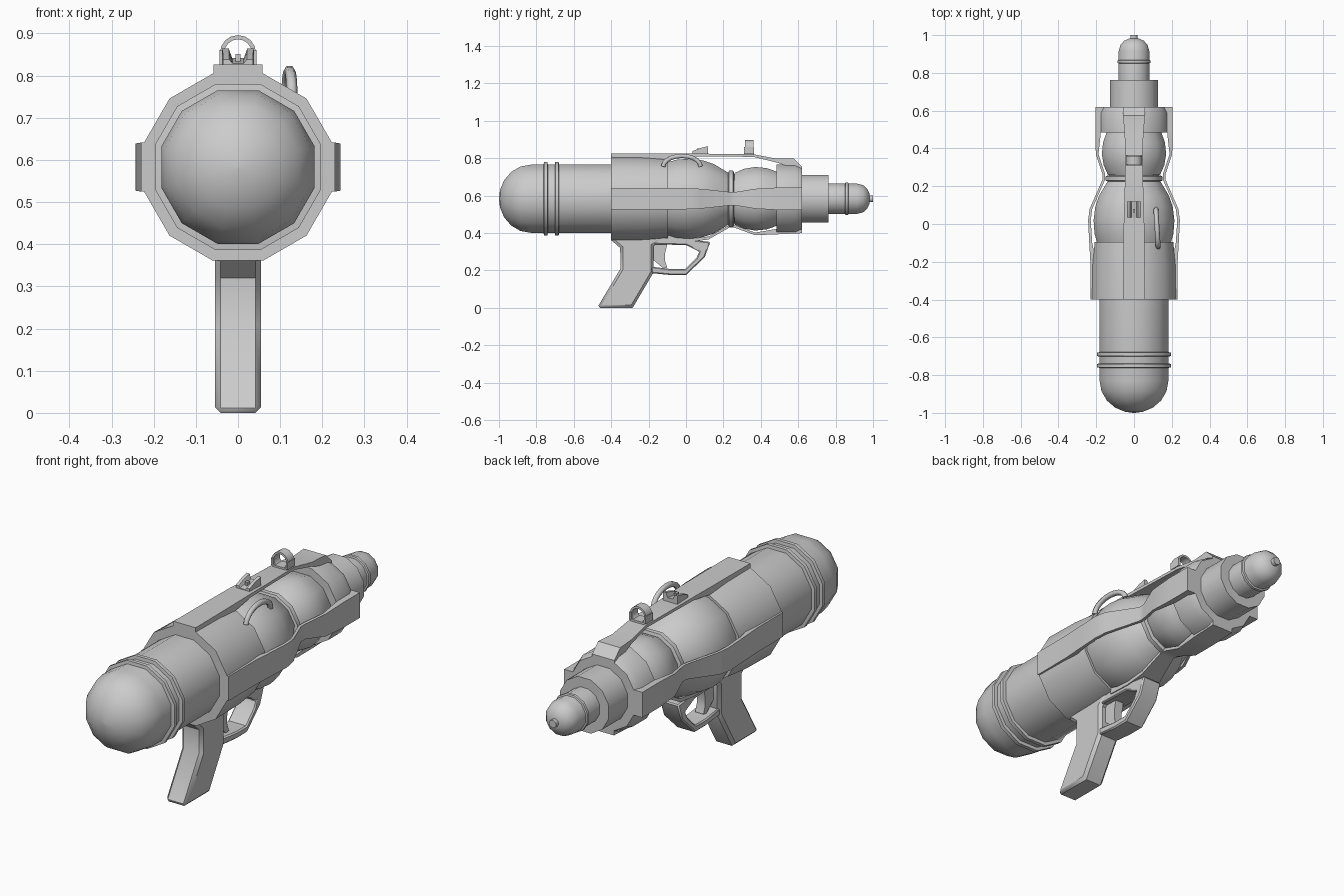
import bpy, bmesh, math
from mathutils import Matrix, Vector

if "Cube" in bpy.data.objects:
    bpy.data.objects.remove(bpy.data.objects["Cube"])

AXIS_Z = 0.583   # height of the barrel axis


def finish(name, bm, angle=40):
    bmesh.ops.recalc_face_normals(bm, faces=bm.faces)
    me = bpy.data.meshes.new(name)
    bm.to_mesh(me)
    bm.free()
    ob = bpy.data.objects.new(name, me)
    bpy.context.collection.objects.link(ob)
    bpy.ops.object.select_all(action='DESELECT')
    ob.select_set(True)
    bpy.context.view_layer.objects.active = ob
    bpy.ops.object.shade_smooth_by_angle(angle=math.radians(angle))
    return ob


def skin(bm, rings, closed_ends=True):
    """Join rings of vertices with quads."""
    n = len(rings[0])
    for a, b in zip(rings, rings[1:]):
        for i in range(n):
            j = (i + 1) % n
            bm.faces.new((a[i], a[j], b[j], b[i]))
    if closed_ends:
        bm.faces.new(rings[0])
        bm.faces.new(rings[-1])


def lathe(name, profile, sides=12):
    """Turn (y, flat radius) points about the barrel axis, flat side up."""
    bm = bmesh.new()
    rings = []
    for y, r in profile:
        r /= math.cos(math.pi / sides)
        ang = [2 * math.pi * (i + 0.5) / sides for i in range(sides)]
        rings.append([bm.verts.new((r * math.sin(a), y, AXIS_Z + r * math.cos(a))) for a in ang])
    skin(bm, rings)
    return finish(name, bm)


def rail(name, pts, angle):
    """Flat strip from (y, outer offset, half width, thickness), turned about the axis."""
    bm = bmesh.new()
    rot = Matrix.Rotation(math.radians(angle), 4, 'Y')
    rings = []
    for y, off, w, t in pts:
        sec = [(-w, off), (w, off), (w, off - t), (-w, off - t)]
        rings.append([bm.verts.new(rot @ Vector((x, y, z)) + Vector((0, 0, AXIS_Z))) for x, z in sec])
    skin(bm, rings)
    return finish(name, bm)


def prism(name, poly, half, bevel=0.0):
    """Side outline in (y, z), extruded across x."""
    bm = bmesh.new()
    skin(bm, [[bm.verts.new((x, y, z)) for y, z in poly] for x in (-half, half)])
    ob = finish(name, bm)
    if bevel:
        m = ob.modifiers.new("soft_edges", 'BEVEL')
        m.width, m.segments, m.limit_method = bevel, 1, 'ANGLE'
        m.angle_limit = math.radians(60)
    return ob


# rear tank with rounded end and two bands
R = 0.182
dome = [(-0.83 - 0.17 * math.sin(a), max(R * math.cos(a), 0.004))
        for a in [math.radians(d) for d in (90, 75, 57, 38, 19, 0)]]
lathe("tank", dome + [(-0.38, R)])
for i, y in enumerate((-0.75, -0.69)):
    lathe(f"tank_band_{i + 1}", [(y - 0.012, 0.178), (y - 0.009, 0.197), (y + 0.009, 0.197), (y + 0.012, 0.178)])

# housing, the two bulbs and the collar between them
lathe("housing", [(-0.4, 0.222), (-0.22, 0.219), (-0.095, 0.208)])
lathe("large_bulb", [(-0.1, 0.195), (-0.05, 0.209), (0.02, 0.214), (0.09, 0.205), (0.15, 0.185), (0.225, 0.14)])
lathe("neck", [(0.2, 0.132), (0.3, 0.132)])
lathe("collar", [(0.225, 0.138), (0.23, 0.15), (0.252, 0.15), (0.257, 0.138)])
lathe("small_bulb", [(0.26, 0.138), (0.31, 0.16), (0.37, 0.17), (0.43, 0.164), (0.5, 0.14)])

# front block, barrel and nozzle
lathe("front_block", [(0.485, 0.182), (0.585, 0.182), (0.62, 0.168)])
lathe("barrel", [(0.6, 0.127), (0.762, 0.127)])
lathe("nozzle", [(0.75, 0.081), (0.915, 0.081), (0.948, 0.072), (0.97, 0.052), (0.982, 0.025)])
lathe("nozzle_band", [(0.85, 0.08), (0.853, 0.088), (0.866, 0.088), (0.869, 0.08)])
lathe("nozzle_tip", [(0.975, 0.018), (1.0, 0.018)])

# rails: two sides, top and bottom
side = [(-0.4, 0.23, 0.058, 0.03), (-0.2, 0.231, 0.058, 0.03), (-0.1, 0.237, 0.057, 0.016),
        (0.02, 0.243, 0.056, 0.014), (0.08, 0.235, 0.053, 0.014), (0.235, 0.167, 0.036, 0.014),
        (0.265, 0.167, 0.036, 0.014), (0.37, 0.202, 0.053, 0.014), (0.49, 0.205, 0.06, 0.03),
        (0.62, 0.205, 0.06, 0.05)]
rail("right_rail", side, 90)
rail("left_rail", side, -90)
rail("top_rail", [(-0.4, 0.243, 0.058, 0.045), (-0.1, 0.243, 0.056, 0.035), (0.02, 0.243, 0.054, 0.016),
                  (0.15, 0.24, 0.05, 0.014), (0.36, 0.238, 0.045, 0.014), (0.48, 0.215, 0.05, 0.02),
                  (0.575, 0.215, 0.058, 0.05), (0.62, 0.172, 0.058, 0.03)], 0)
rail("bottom_rail", [(-0.1, 0.225, 0.055, 0.03), (0.02, 0.23, 0.055, 0.016), (0.12, 0.218, 0.053, 0.016),
                     (0.23, 0.155, 0.038, 0.014), (0.26, 0.155, 0.038, 0.014), (0.37, 0.195, 0.05, 0.014),
                     (0.49, 0.19, 0.056, 0.03), (0.62, 0.184, 0.056, 0.04)], 180)

# pistol grip, trigger guard and trigger
prism("grip", [(-0.475, 0), (-0.285, 0), (-0.173, 0.19), (-0.173, 0.33), (-0.1, 0.39), (-0.4, 0.39),
               (-0.4, 0.362), (-0.352, 0.32), (-0.35, 0.21)], 0.055, 0.014)
prism("trigger_guard", [(-0.185, 0.185), (-0.08, 0.175), (0.0, 0.175), (0.1, 0.27), (0.13, 0.352),
                        (0.02, 0.365), (-0.18, 0.385), (-0.18, 0.34), (0.0, 0.335), (0.072, 0.3),
                        (0.055, 0.265), (-0.005, 0.207), (-0.08, 0.207), (-0.185, 0.22)], 0.05, 0.006)
prism("trigger", [(-0.18, 0.34), (-0.1, 0.34), (-0.112, 0.29), (-0.112, 0.25), (-0.1, 0.215),
                  (-0.12, 0.21), (-0.18, 0.26)], 0.022)


# bent hose on the upper right
def tube(name, pts, radius):
    cu = bpy.data.curves.new(name, 'CURVE')
    cu.dimensions = '3D'
    cu.bevel_depth, cu.bevel_resolution, cu.use_fill_caps = radius, 1, True
    sp = cu.splines.new('POLY')
    sp.points.add(len(pts) - 1)
    for p, c in zip(sp.points, pts):
        p.co = (*c, 1)
    ob = bpy.data.objects.new(name, cu)
    bpy.context.collection.objects.link(ob)


hose = []
for k in range(11):
    a = math.pi * k / 10
    hose.append((0.122 - 0.006 * math.cos(-a) * -1, -0.022 + 0.1 * -math.cos(a), 0.755 + 0.057 * math.sin(a)))
tube("hose", hose, 0.013)

# front sight: hoop with a base and two lugs
bm = bmesh.new()
loops = []
for k in range(16):
    a = 2 * math.pi * k / 16
    loops.append([bm.verts.new((r * math.cos(a), y, 0.853 + r * math.sin(a)))
                  for r, y in ((0.043, 0.315), (0.043, 0.36), (0.033, 0.36), (0.033, 0.315))])
skin(bm, loops + [loops[0]], closed_ends=False)
finish("sight_hoop", bm)


def box(name, loc, size):
    bm = bmesh.new()
    bmesh.ops.create_cube(bm, size=1, matrix=Matrix.Translation(loc) @ Matrix.Diagonal((*size, 1)))
    finish(name, bm)


box("sight_hoop_base", (0, 0.337, 0.822), (0.07, 0.055, 0.016))
for s, n in ((-1, "left"), (1, "right")):
    box(f"sight_hoop_{n}_lug", (s * 0.039, 0.337, 0.843), (0.01, 0.055, 0.035))

# rear sight: notched block that rises toward the front
bm = bmesh.new()
notch = [(-0.038, 0), (0.038, 0), (0.038, 1), (0.022, 1), (0.014, 0.5), (-0.014, 0.5), (-0.022, 1), (-0.038, 1)]
skin(bm, [[bm.verts.new((x * w, y, 0.82 + z * h)) for x, z in notch]
          for y, h, w in ((0.035, 0.018, 0.95), (0.075, 0.034, 0.95), (0.118, 0.044, 1.0))])
finish("rear_sight", bm)
box("rear_sight_bead", (0, 0.07, 0.84), (0.012, 0.02, 0.022))
